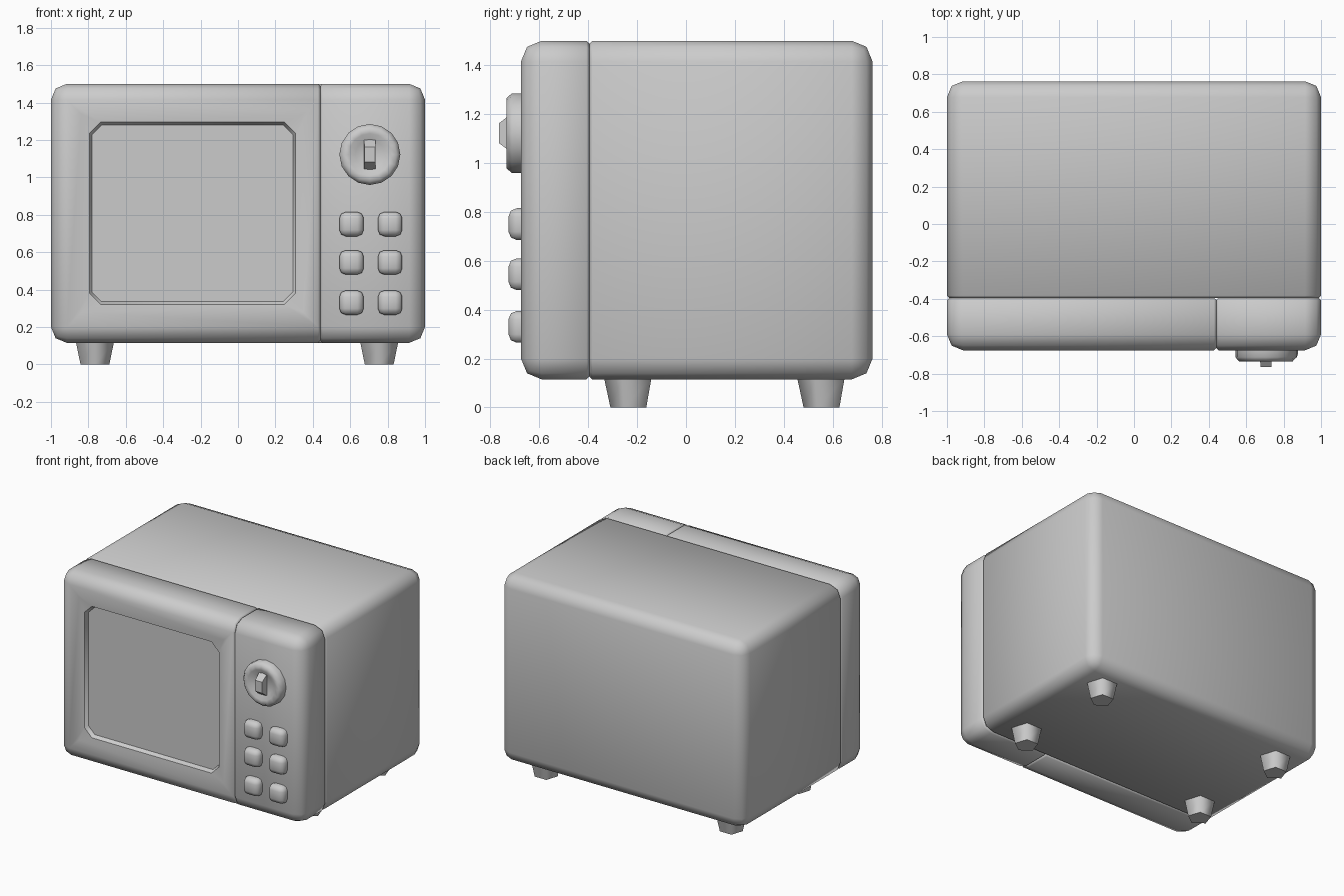
import bpy, bmesh, math
from mathutils import Vector

if "Cube" in bpy.data.objects:
    bpy.data.objects.remove(bpy.data.objects["Cube"])


def finish(bm, name, angle=50):
    bmesh.ops.recalc_face_normals(bm, faces=bm.faces)
    me = bpy.data.meshes.new(name)
    bm.to_mesh(me)
    bm.free()
    ob = bpy.data.objects.new(name, me)
    bpy.context.collection.objects.link(ob)
    bpy.ops.object.select_all(action='DESELECT')
    ob.select_set(True)
    bpy.context.view_layer.objects.active = ob
    bpy.ops.object.shade_smooth_by_angle(angle=math.radians(angle))
    return ob


def box(lo, hi):
    bm = bmesh.new()
    bmesh.ops.create_cube(bm, size=1)
    for v in bm.verts:
        v.co = Vector([lo[i] + (v.co[i] + 0.5) * (hi[i] - lo[i]) for i in range(3)])
    return bm


def rounded(lo, hi, planes, big, small=0):
    """Box with big rounded edges, except edges lying on the (axis, value) planes."""
    bm = box(lo, hi)

    def on_plane(e):
        return any(all(abs(v.co[a] - p) < 1e-4 for v in e.verts) for a, p in planes)
    bmesh.ops.bevel(bm, geom=[e for e in bm.edges if not on_plane(e)], offset=big,
                    segments=2, profile=0.5, affect='EDGES')
    if small:
        bmesh.ops.bevel(bm, geom=[e for e in bm.edges if on_plane(e)], offset=small,
                        segments=1, affect='EDGES')
    return bm


def lathe(bm, rings, sides, place, phase=0):
    """Stack of rings (radius, height); place maps (a, b, height) to a point."""
    loops = []
    for r, h in rings:
        loops.append([bm.verts.new(place(r * math.cos(phase + math.tau * i / sides),
                                         r * math.sin(phase + math.tau * i / sides), h))
                      for i in range(sides)])
    for a, b in zip(loops, loops[1:]):
        for i in range(sides):
            j = (i + 1) % sides
            bm.faces.new((a[i], a[j], b[j], b[i]))
    bm.faces.new(loops[0])
    bm.faces.new(loops[-1])


SEAM, FRONT, BACK = -0.395, -0.675, 0.763
LOW, TOP = 0.115, 1.5

# Main casing
finish(rounded((-1, SEAM, LOW), (1, BACK, TOP), [(1, SEAM)], 0.085, 0.012), "casing")

# Control panel
finish(rounded((0.44, FRONT, LOW), (1, SEAM, TOP), [(1, SEAM), (0, 0.44)], 0.085, 0.012),
       "control_panel")

# Door with a recessed window, corners of the opening cut off
bm = rounded((-1, FRONT, LOW), (0.44, SEAM, TOP), [(1, SEAM), (0, 0.44)], 0.085, 0.012)
bm.normal_update()
face = max((f for f in bm.faces if f.normal.y < -0.99), key=lambda f: f.calc_area())
bmesh.ops.inset_region(bm, faces=[face], thickness=0.12, depth=-0.01, use_even_offset=True)
bmesh.ops.bevel(bm, geom=list(face.verts), offset=0.06, segments=1, affect='VERTICES')
bm.normal_update()
mid = Vector((-0.25, FRONT, 0.8))
face = min((f for f in bm.faces if f.normal.y < -0.9),
           key=lambda f: (f.calc_center_median() - mid).length)
bmesh.ops.inset_region(bm, faces=[face], thickness=0.015, depth=-0.027, use_even_offset=True)
finish(bm, "door")

# Dished dial
KX, KZ = 0.705, 1.122
bm = bmesh.new()
lathe(bm, [(0.163, -0.66), (0.163, -0.712), (0.143, -0.735), (0.112, -0.735),
           (0.078, -0.712)], 16, lambda a, b, h: (KX + a, h, KZ + b))
finish(bm, "dial")

# Dial grip, tapering towards the front
bm = box((KX - 0.032, -0.765, KZ - 0.09), (KX + 0.032, -0.70, KZ + 0.09))
for v in bm.verts:
    if v.co.y < -0.75:
        v.co.z = KZ + (v.co.z - KZ) * 0.45
        v.co.x = KX + (v.co.x - KX) * 0.9
finish(bm, "dial_grip", 30)

# Push buttons
for row, z in enumerate((0.75, 0.545, 0.33)):
    for col, x in enumerate((0.607, 0.813)):
        finish(rounded((x - 0.065, -0.726, z - 0.065), (x + 0.065, -0.66, z + 0.065),
                       [(1, -0.66)], 0.034), f"button_{row}_{col}")

# Tapered feet
for side, x in (("left", -0.765), ("right", 0.755)):
    for end, y in (("front", -0.228), ("back", 0.562)):
        bm = bmesh.new()
        lathe(bm, [(0.081, 0), (0.107, LOW + 0.005)], 5,
              lambda a, b, h: (x + a, y + b, h), -math.pi / 2)
        finish(bm, f"foot_{end}_{side}", 75)
